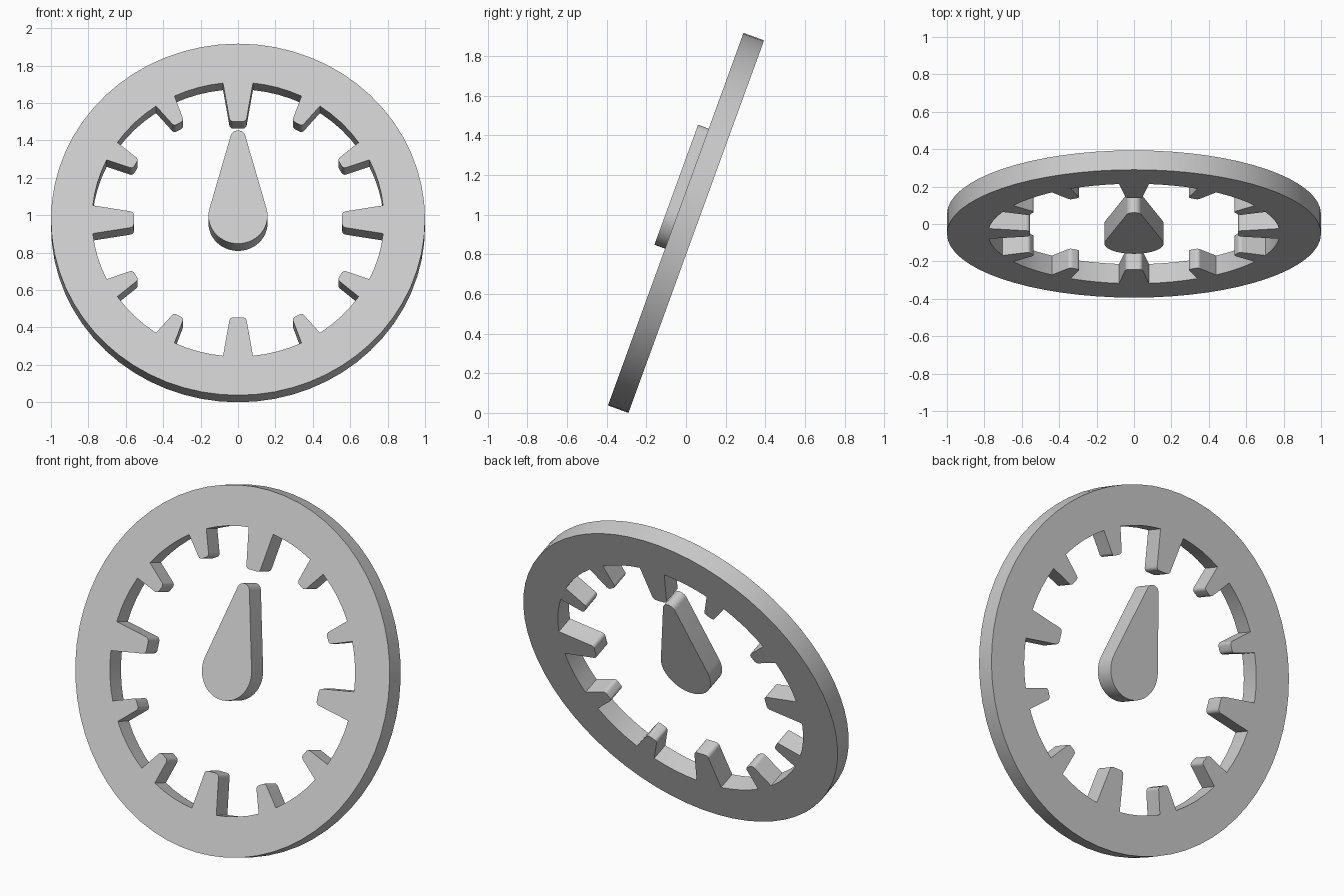
import bpy, bmesh
from math import sin, cos, pi, asin, radians, sqrt
from mathutils import Vector

if "Cube" in bpy.data.objects:
    bpy.data.objects.remove(bpy.data.objects["Cube"])

TILT = radians(70)      # dial leans back 20 degrees
R_OUT, R_IN, HALF = 1.0, 0.78, 0.055
CENTRE = Vector((0, 0, R_OUT * sin(TILT) + HALF * cos(TILT)))


def polar(r, a):
    return (r * cos(a), r * sin(a))


def arc(cx, cy, r, a0, a1, n):
    return [(cx + r * cos(a0 + (a1 - a0) * i / n),
             cy + r * sin(a0 + (a1 - a0) * i / n)) for i in range(n + 1)]


def plate(name, loops, half, offset):
    """Filled flat outline (with holes), given thickness and leaned back."""
    cu = bpy.data.curves.new(name, 'CURVE')
    cu.dimensions, cu.fill_mode, cu.extrude = '2D', 'BOTH', half
    for pts in loops:
        sp = cu.splines.new('POLY')
        sp.points.add(len(pts) - 1)
        for p, (x, y) in zip(sp.points, pts):
            p.co = (x, y, 0, 1)
        sp.use_cyclic_u = True
    ob = bpy.data.objects.new(name, cu)
    bpy.context.collection.objects.link(ob)
    bpy.ops.object.select_all(action='DESELECT')
    ob.select_set(True)
    bpy.context.view_layer.objects.active = ob
    bpy.ops.object.convert(target='MESH')
    ob = bpy.context.view_layer.objects.active
    bm = bmesh.new()
    bm.from_mesh(ob.data)
    bmesh.ops.remove_doubles(bm, verts=bm.verts, dist=1e-5)
    bmesh.ops.recalc_face_normals(bm, faces=bm.faces)
    bm.to_mesh(ob.data)
    bm.free()
    ob.rotation_euler = (TILT, 0, 0)
    ob.location = CENTRE + Vector((0, -sin(TILT), cos(TILT))) * offset
    bpy.ops.object.shade_smooth_by_angle(angle=radians(35))
    return ob


def tick(angle, base, tip, r_tip, c):
    """Tapered hour mark pointing inward, with rounded tip corners."""
    side = [(sqrt(R_IN**2 - base**2), -base)]
    side += arc(r_tip + c, -(tip - c), c, -pi / 2, -pi, 5)
    pts = side + [(x, -y) for x, y in reversed(side)]
    ca, sa = cos(angle), sin(angle)
    return [(x * ca - y * sa, x * sa + y * ca) for x, y in pts]


# Dial ring with twelve hour marks, longer at the quarters
def spec(i):
    return (0.08, 0.047, 0.557, 0.022) if i % 3 == 0 else (0.057, 0.034, 0.632, 0.02)


inner = []
for i in range(12):
    a = i * pi / 6
    inner += tick(a, *spec(i))
    a0 = a + asin(spec(i)[0] / R_IN)
    a1 = a + pi / 6 - asin(spec(i + 1)[0] / R_IN)
    inner += [polar(R_IN, a0 + (a1 - a0) * k / 4) for k in range(1, 4)]
outer = [polar(R_OUT, 2 * pi * k / 64) for k in range(64)]
plate("dial_ring", [outer, inner], HALF, 0)

# Teardrop pointer: two circles joined by tangents
r1, r2, top = 0.158, 0.04, 0.446
t = asin((r1 - r2) / top)
drop = arc(0, 0, r1, pi - t, 2 * pi + t, 28) + arc(0, top, r2, t, pi - t, 10)
plate("pointer", [drop], 0.0575, 0.0545)
